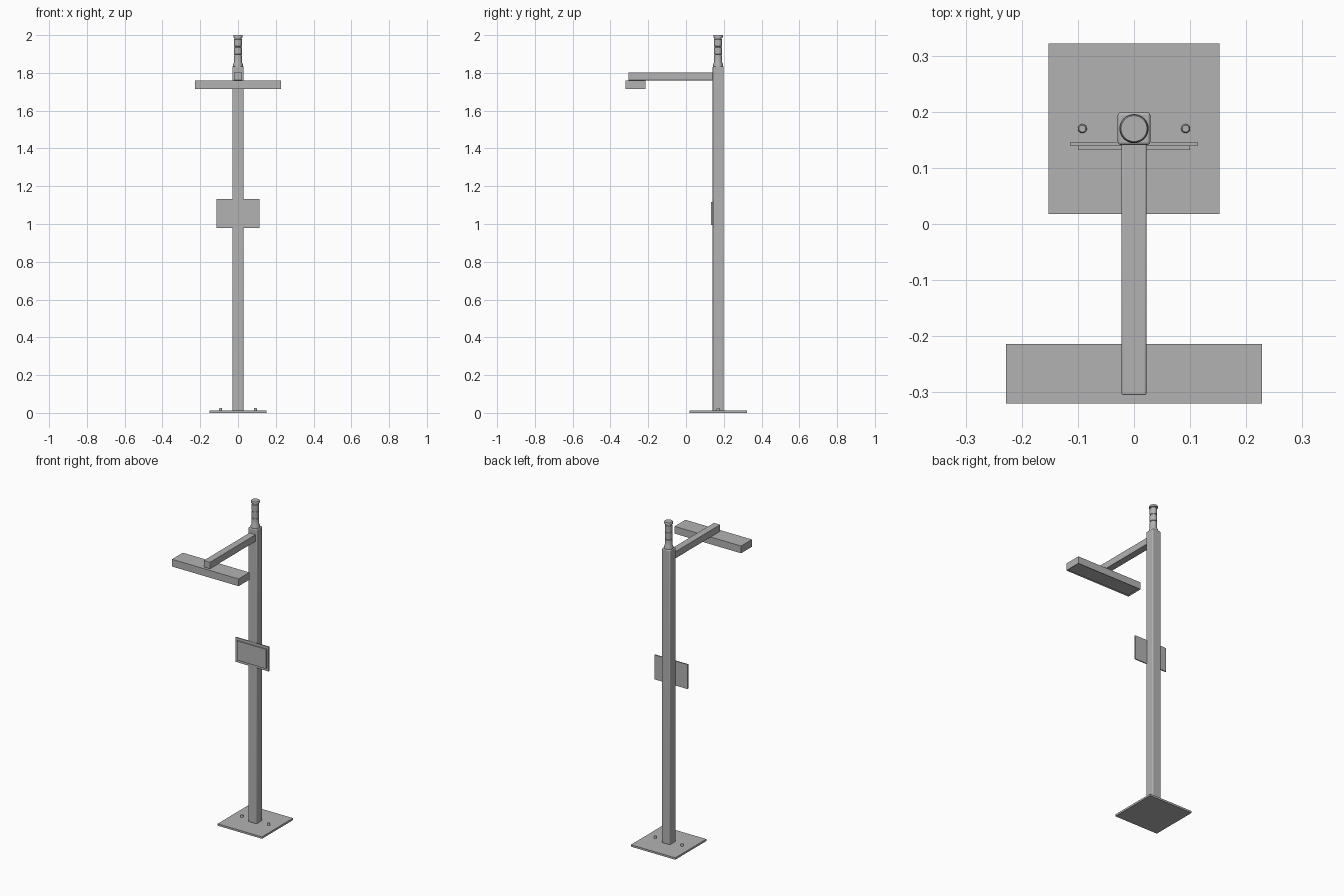
import bpy, bmesh, math

cube = bpy.data.objects.get("Cube")
if cube:
    bpy.data.objects.remove(cube, do_unlink=True)

grey = bpy.data.materials.new("neutral_grey")
grey.use_nodes = True
COLOR = (0.45, 0.45, 0.45, 1)
grey.diffuse_color = COLOR
grey.node_tree.nodes["Principled BSDF"].inputs["Base Color"].default_value = COLOR


def finish(name, bm):
    mesh = bpy.data.meshes.new(name)
    bmesh.ops.recalc_face_normals(bm, faces=bm.faces)
    bm.to_mesh(mesh)
    bm.free()
    mesh.materials.append(grey)
    obj = bpy.data.objects.new(name, mesh)
    bpy.context.collection.objects.link(obj)
    return obj


def smooth(obj):
    bpy.ops.object.select_all(action="DESELECT")
    obj.select_set(True)
    bpy.context.view_layer.objects.active = obj
    bpy.ops.object.shade_smooth_by_angle(angle=math.radians(35))


def box(name, x, y, z, bevel=0.0, inset_dir=None, inset=0.0, depth=0.0):
    """Box from three (min, max) ranges, with an optional recessed face."""
    bm = bmesh.new()
    bmesh.ops.create_cube(bm, size=1)
    for v in bm.verts:
        for i, (low, high) in enumerate((x, y, z)):
            v.co[i] = high if v.co[i] > 0 else low
    bm.normal_update()
    if inset_dir:
        face = [f for f in bm.faces if f.normal.dot(inset_dir) > 0.9]
        bmesh.ops.inset_region(bm, faces=face, thickness=inset, depth=0)
        for v in face[0].verts:
            v.co -= face[0].normal * depth
    obj = finish(name, bm)
    if bevel:
        mod = obj.modifiers.new("soft_edges", "BEVEL")
        mod.width = bevel
        mod.segments = 3
        smooth(obj)
    return obj


def lathe(name, center, profile, sides=32):
    """Closed solid of revolution from (radius, height) points."""
    bm = bmesh.new()
    rings = []
    for r, z in profile:
        rings.append([bm.verts.new((center[0] + r * math.cos(math.tau * i / sides),
                                    center[1] + r * math.sin(math.tau * i / sides), z))
                      for i in range(sides)])
    for a, b in zip(rings, rings[1:]):
        for i in range(sides):
            j = (i + 1) % sides
            bm.faces.new((a[i], a[j], b[j], b[i]))
    bm.faces.new(rings[0][::-1])
    bm.faces.new(rings[-1])
    obj = finish(name, bm)
    smooth(obj)
    return obj


POLE_Y = 0.17

# Floor plate with two anchor bolts
box("base_plate", (-0.152, 0.152), (0.018, 0.322), (0, 0.012))
for side, sx in (("left", 1), ("right", -1)):
    lathe(side + "_anchor_bolt", (sx * 0.092, POLE_Y),
          [(0.008, 0.01), (0.008, 0.022), (0.006, 0.025)], 20)

# Square column
box("column", (-0.029, 0.029), (0.141, 0.199), (0.01, 1.835), bevel=0.005)

# Overhead arm and wide lamp head with a recessed underside
box("arm", (-0.022, 0.022), (-0.305, 0.145), (1.76, 1.803), bevel=0.003)
box("lamp_head", (-0.228, 0.228), (-0.32, -0.214), (1.715, 1.76),
    inset_dir=(0, 0, -1), inset=0.008, depth=0.004)

# Display board and its raised screen
box("display_board", (-0.113, 0.113), (0.139, 0.146), (0.98, 1.132))
box("display_screen", (-0.1, 0.1), (0.132, 0.139), (0.996, 1.116))

# Signal beacon: flared foot, stacked segments with grooves, cap
profile = [(0.026, 1.832), (0.026, 1.846), (0.021, 1.856)]
for k in range(3):
    z = 1.856 + k * 0.043
    profile += [(0.021, z + 0.036), (0.018, z + 0.037),
                (0.018, z + 0.042), (0.021, z + 0.043)]
profile += [(0.021, 1.987), (0.025, 1.988), (0.025, 1.997), (0.023, 2.0)]
lathe("signal_beacon", (0, POLE_Y), profile)
